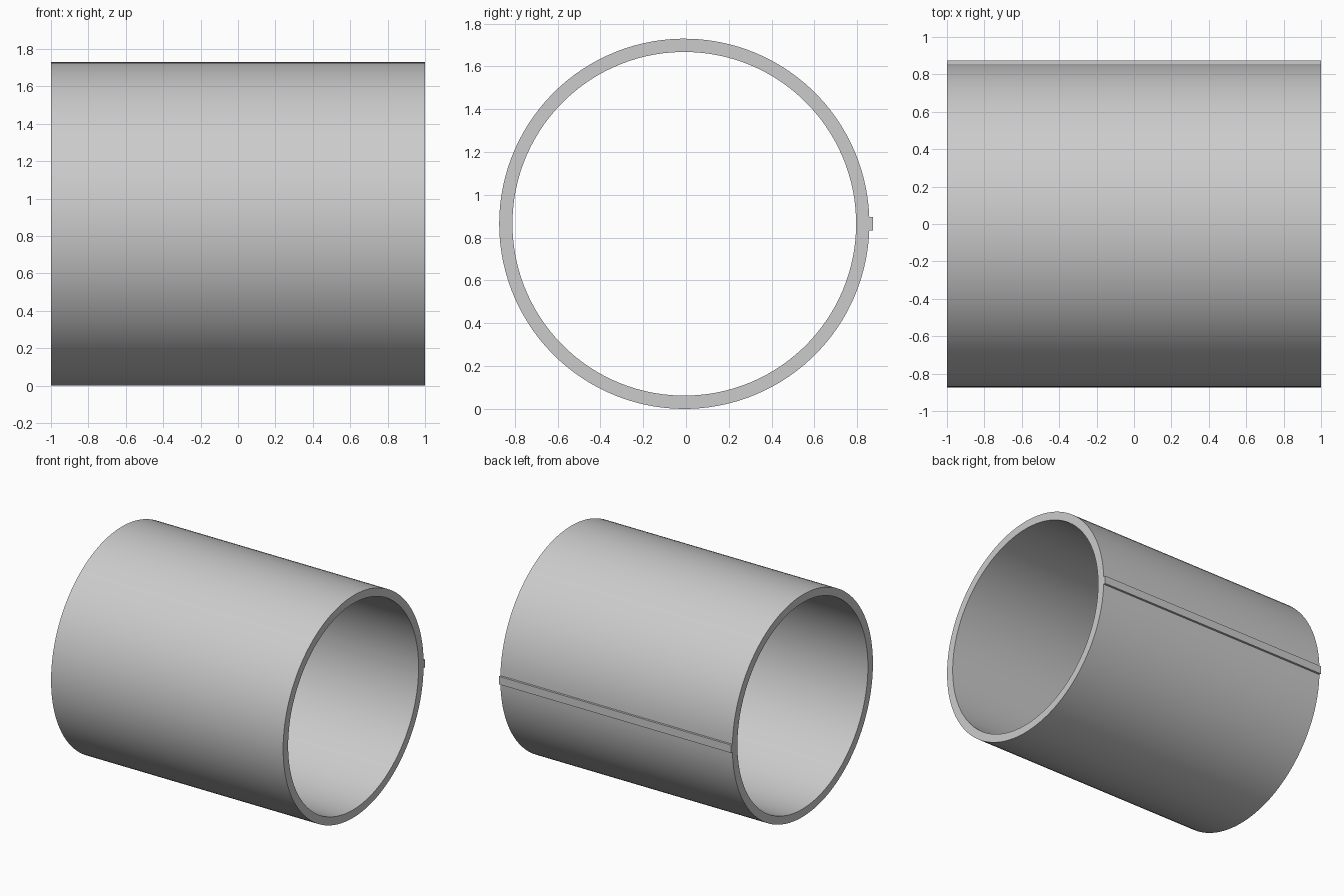
import bpy, bmesh
from math import asin, cos, sin, pi

if "Cube" in bpy.data.objects:
    bpy.data.objects.remove(bpy.data.objects["Cube"])

LENGTH, R_OUT, R_IN = 2.0, 0.865, 0.803
RIB_TIP, RIB_HALF = 0.881, 0.031
CY, CZ = -0.008, 0.865
SEGMENTS = 120

bm = bmesh.new()


def pair(y, z):
    """Matching vertices at the left and right ends of the tube."""
    return [bm.verts.new((x, CY + y, CZ + z)) for x in (-LENGTH / 2, LENGTH / 2)]


def sweep(a, b):
    """Wall running the length of the tube between two profile points."""
    bm.faces.new((a[0], b[0], b[1], a[1]))


def caps(a, b, c, d):
    """Flat end faces."""
    for i in (0, 1):
        bm.faces.new((a[i], b[i], c[i], d[i]))


# Tube wall, starting and stopping at the flanks of the rib
half = asin(RIB_HALF / R_OUT)
angles = [half + (2 * pi - 2 * half) * i / SEGMENTS for i in range(SEGMENTS + 1)]
outer = [pair(R_OUT * cos(a), R_OUT * sin(a)) for a in angles]
inner = [pair(R_IN * cos(a), R_IN * sin(a)) for a in angles]
for i in range(SEGMENTS):
    sweep(outer[i], outer[i + 1])
    sweep(inner[i + 1], inner[i])
    caps(outer[i], outer[i + 1], inner[i + 1], inner[i])

# Wall behind the rib, then the raised rectangular rib itself
sweep(inner[0], inner[-1])
caps(outer[-1], outer[0], inner[0], inner[-1])
top, low = pair(RIB_TIP, RIB_HALF), pair(RIB_TIP, -RIB_HALF)
sweep(outer[-1], low)
sweep(low, top)
sweep(top, outer[0])
caps(outer[-1], low, top, outer[0])

bmesh.ops.recalc_face_normals(bm, faces=bm.faces[:])
mesh = bpy.data.meshes.new("ribbed_tube")
bm.to_mesh(mesh)
bm.free()
tube = bpy.data.objects.new("ribbed_tube", mesh)
bpy.context.collection.objects.link(tube)

# Smooth round walls, crisp rims and rib
bpy.context.view_layer.objects.active = tube
tube.select_set(True)
bpy.ops.object.shade_smooth_by_angle(angle=pi / 6)
